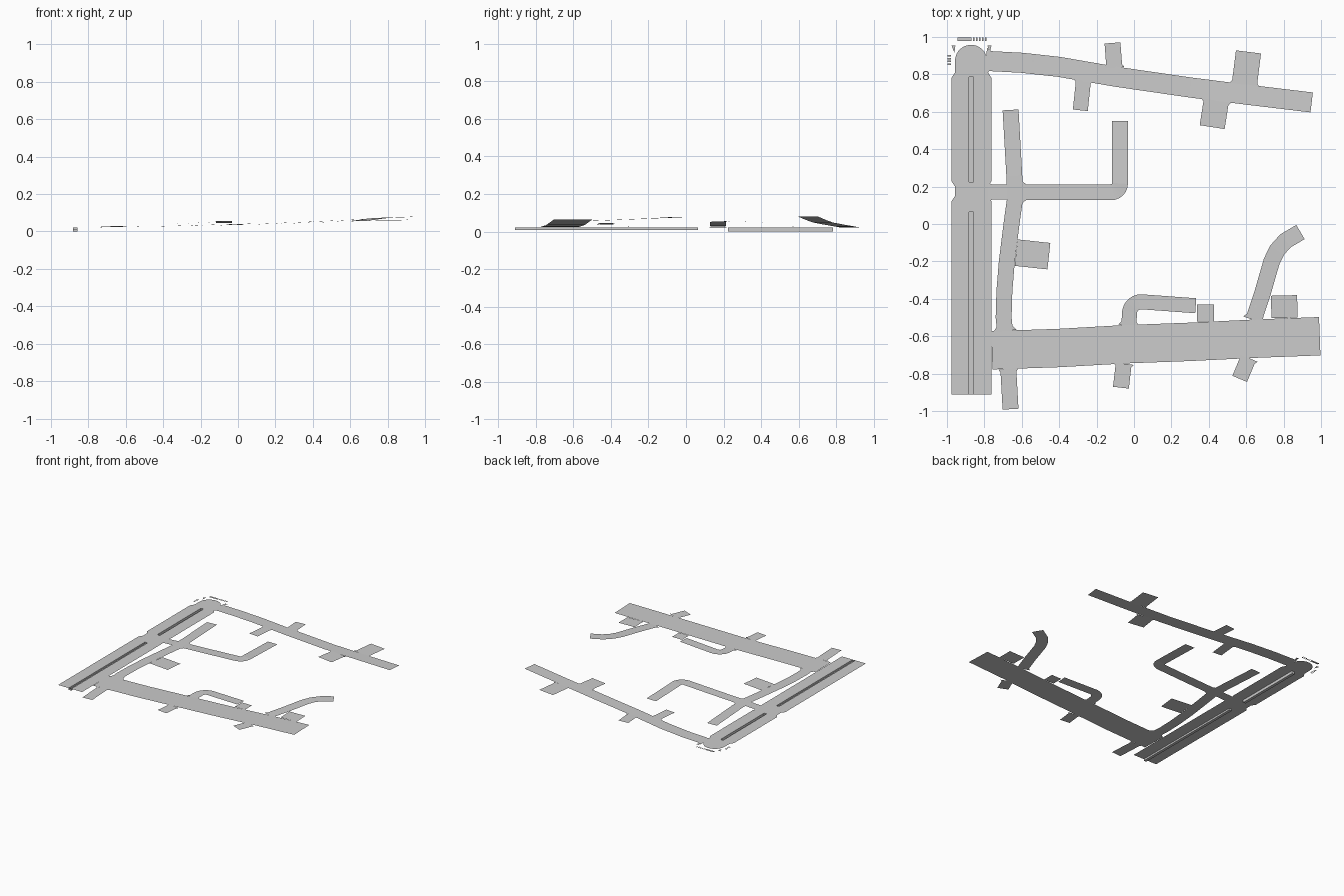
import bpy, bmesh, math
from mathutils import Vector

if "Cube" in bpy.data.objects:
    bpy.data.objects.remove(bpy.data.objects["Cube"])


def make_object(name, polys):
    """One object from a list of 3D polygons, normals turned up."""
    bm = bmesh.new()
    for poly in polys:
        f = bm.faces.new([bm.verts.new(p) for p in poly])
        f.normal_update()
        if f.normal.z < -0.001:
            f.normal_flip()
    bmesh.ops.remove_doubles(bm, verts=bm.verts, dist=0.0004)
    me = bpy.data.meshes.new(name)
    bm.to_mesh(me)
    bm.free()
    ob = bpy.data.objects.new(name, me)
    bpy.context.collection.objects.link(ob)
    return ob


def ribbon(name, pts, width, flare=0.0):
    """Flat road along a 3D centre line, optionally flared at its start."""
    pts = [Vector(p) for p in pts]
    widths = [width] * len(pts)
    if flare:
        step = (pts[1] - pts[0]).normalized() * flare
        pts.insert(1, pts[0] + step)
        widths.insert(0, width + 1.6 * flare)
    rows = []
    for i, p in enumerate(pts):
        a = (p - pts[i - 1]).xy.normalized() if i else None
        b = (pts[i + 1] - p).xy.normalized() if i < len(pts) - 1 else None
        t = ((a or Vector((0, 0))) + (b or Vector((0, 0)))).normalized()
        miter = max(0.6, t.dot(a or b))
        n = Vector((-t.y, t.x, 0)) * widths[i] / 2 / miter
        rows.append((p + n, p - n))
    return make_object(name, [(r[0], r[1], s[1], s[0]) for r, s in zip(rows, rows[1:])])


def arc(cx, cy, r, a0, a1, z0, z1, n=6):
    out = []
    for i in range(n + 1):
        t = i / n
        a = math.radians(a0 + (a1 - a0) * t)
        out.append((cx + r * math.cos(a), cy + r * math.sin(a), z0 + (z1 - z0) * t))
    return out


def lanes(name, p, q, offsets, dashes=4):
    """Thin lane dashes parallel to the segment p-q."""
    p, q = Vector(p), Vector(q)
    d = q - p
    n = Vector((-d.y, d.x, 0)).normalized()
    up = Vector((0, 0, 0.0012))
    polys = []
    for k, o in enumerate(offsets):
        for i in range(dashes):
            a = p + d * ((i + 0.12 * (k % 2)) / dashes) + n * o + up
            b = a + d * 0.7 / dashes
            polys.append((a + n * .0015, a - n * .0015, b - n * .0015, b + n * .0015))
    make_object(name, polys)


def interp(table, x):
    for (x0, z0), (x1, z1) in zip(table, table[1:]):
        if x <= x1:
            break
    return z0 + (z1 - z0) * (x - x0) / (x1 - x0)


def rect(x0, x1, y0, y1, z):
    return [(x0, y0, z), (x1, y0, z), (x1, y1, z), (x0, y1, z)]


# Centre lines of the two long rising roads
south = [(-.76, -.675, .024), (-.4, -.663, .028), (-.05, -.643, .034), (.3, -.63, .044),
         (.65, -.613, .056), (.993, -.6, .065)]
north = [(-.79, .872, .022), (-.6, .862, .024), (-.4, .84, .028), (-.1, .788, .037),
         (.3, .73, .048), (.6, .692, .062), (.95, .65, .08)]
zs = lambda x: interp([(p[0], p[2]) for p in south], x)
zn = lambda x: interp([(p[0], p[2]) for p in north], x)
Z = 0.022

# West avenue: two carriageways around a sunken median, pinched at the crossing
polys = []
for outer, pinch, inner in ((-.977, -.957, -.882), (-.762, -.78, -.859)):
    polys.append([(inner, -.912, Z), (outer, -.912, Z), (outer, .12, Z), (pinch, .15, Z),
                  (pinch, .2, Z), (outer, .23, Z), (outer, .78, Z), (pinch, .81, Z), (inner, .81, Z)])
polys += [rect(-.882, -.859, .065, .225, Z), rect(-.882, -.859, .785, .81, Z)]
make_object("west_avenue", polys)

# Rounded corner joining the avenue and the north road
make_object("corner_plaza", [[(-.957, .81, Z), (-.78, .81, Z), (-.785, .872, Z)]
                             + arc(-.871, .872, .086, 10, 180, Z, Z, 14)])

# Sunken median channels: floor and walls
for name, y0, y1, zf in (("south_median", -.912, .065, .008), ("north_median", .225, .785, 0)):
    a, b = -.882, -.859
    make_object(name, [rect(a, b, y0, y1, zf)] + [
        [(x0, v0, zf), (x1, v1, zf), (x1, v1, Z), (x0, v0, Z)]
        for x0, v0, x1, v1 in ((a, y0, a, y1), (b, y1, b, y0), (a, y1, b, y1), (b, y0, a, y0))])

# Long roads
ribbon("south_road", south, .205)
ribbon("north_road", north, .107, .02)

# Inner street with the crossing lane
ribbon("inner_street", [(-.69, -.572, .025), (-.697, -.5, .025), (-.693, -.36, .025), (-.68, -.2, .026),
                        (-.655, 0, .027), (-.637, .13, .028), (-.64, .26, .028), (-.66, .61, .025)], .085, .025)
ribbon("crossing_link", [(-.78, .17, Z), (-.677, .17, .027)], .08, .02)
ribbon("elbow_lane", [(-.597, .17, .029), (-.35, .17, .04)]
       + arc(-.122, .217, .047, -90, 0, .051, .055) + [(-.075, .552, .045)], .085, .02)

# Curved side lanes off the south road
ribbon("curved_lane", [(-.028, -.542, .034)] + arc(.038, -.478, .062, 170, 88, .036, .04)
       + [(.33, -.437, .046)], .08, .02)
ribbon("east_lane", [(.64, -.513, .056), (.687, -.37, .062), (.736, -.2, .069), (.765, -.14, .072),
                     (.81, -.09, .074), (.89, -.043, .077)], .088, .02)

# Straight stubs: x, y at the road, x, y at the end, width, height function
stubs = [
    (-.105, .835, -.115, .968, .085, zn), (-.27, .77, -.287, .608, .08, zn),
    (.59, .745, .612, .92, .135, zn), (.44, .66, .418, .518, .135, zn),
    (-.672, -.775, -.66, -.99, .085, zs), (-.055, -.747, -.07, -.875, .085, zs),
    (.612, -.716, .565, -.828, .085, zs)]
for i, (x0, y0, x1, y1, w, f) in enumerate(stubs):
    ribbon(f"side_stub_{i + 1}", [(x0, y0, f(x0)), (x1, y1, f(x0))], w, .015)

# Parking pads
for name, p, q, w in (("west_pad", (-.63, -.153, .026), (-.455, -.172, .026), .142),
                      ("middle_pad", (.382, -.52, .047), (.382, -.43, .047), .09),
                      ("east_pad", (.805, -.502, .06), (.802, -.382, .062), .14)):
    ribbon(name, [p, q], w)

# Lane dashes
lanes("elbow_dashes_a", (-.59, .175, .0295), (-.3, .175, .0425), (-.015, 0, .015))
lanes("elbow_dashes_b", (-.075, .3, .0525), (-.075, .55, .0455), (-.018, 0, .018))
lanes("curved_lane_dashes", (.07, -.416, .041), (.29, -.434, .0455), (-.014, 0, .014))
lanes("south_dashes_west", (-.26, -.655, .0308), (-.08, -.645, .034), (-.045, .045), 3)
lanes("south_dashes_east", (.77, -.608, .06), (.93, -.602, .0632), (-.045, .04), 3)
lanes("north_dashes", (.31, .729, .049), (.69, .681, .067), (-.025, 0, .025), 5)
lanes("stub_dashes_west", (-.67, -.77, .0255), (-.662, -.96, .0255), (-.018, 0, .018))
lanes("stub_dashes_east", (.605, -.73, zs(.612)), (.572, -.81, zs(.612)), (-.018, 0, .018), 3)
lanes("avenue_dash", (-.917, -.24, Z), (-.917, -.31, Z), (0,), 1)

# Drain covers: small squares lying on the roads
covers = [(-.948, y, Z) for y in (-.44, .02, .46, .695, .82)]
covers += [(x, y, zn(x)) for x, y in ((-.76, .893), (-.54, .873), (-.29, .845), (-.19, .83),
                                      (-.08, .81), (-.04, .806), (.895, .68))]
covers += [(x, y, zs(x)) for x, y in ((-.445, -.587), (.425, -.548), (.525, -.542), (.6, -.588))]
covers += [(-.71, -.345, .026), (-.713, -.437, .0255), (-.125, .19, .051), (.015, -.435, .038),
           (.65, -.44, .059)]
make_object("drain_covers", [rect(x - .005, x + .005, y - .006, y + .006, z + .002) for x, y, z in covers])

# Crossing stripes and kerb islands at the north-west corner
stripes = [rect(-.945, -.87, .978, .997, Z)]
stripes += [rect(x, x + .009, .978, .997, Z) for x in (-.861, -.845, -.829, -.813, -.797)]
stripes += [rect(-.997, -.979, y, y + .008, Z) for y in (.85, .865, .88, .895)]
make_object("crossing_stripes", stripes)
make_object("kerb_islands", [
    [(-.976, .955, Z), (-.955, .955, Z), (-.96, .915, Z)],
    [(-.785, .955, Z), (-.762, .955, Z), (-.77, .92, Z)]])
